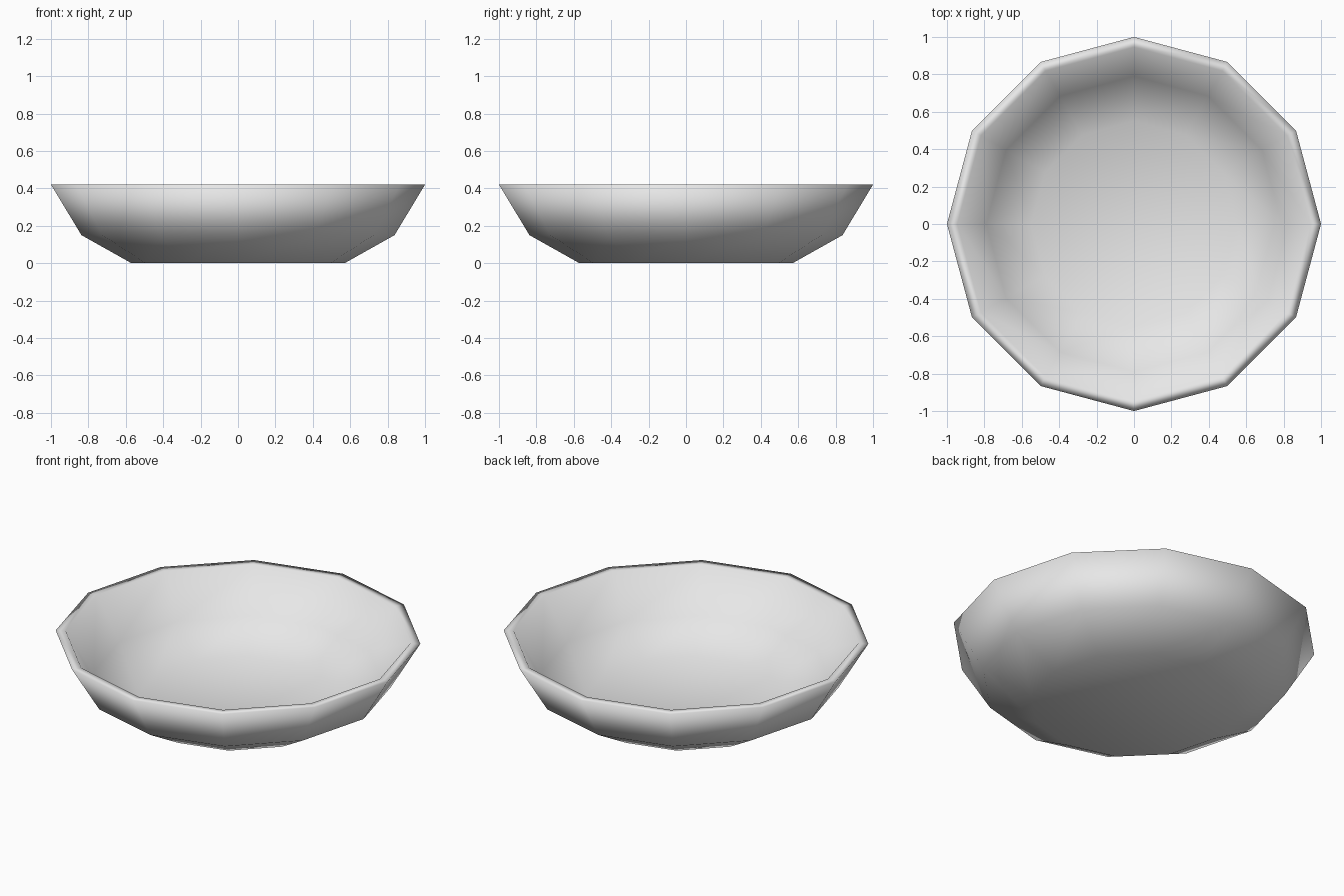
import bpy, bmesh
from math import cos, sin, pi

cube = bpy.data.objects.get("Cube")
if cube:
    bpy.data.objects.remove(cube)

SIDES = 12
# (radius, height) from the underside, over the rim, to the inner floor
PROFILE = [(0.57, 0), (0.837, 0.15), (1, 0.42),
           (0.945, 0.42), (0.79, 0.18), (0.55, 0.05)]

# Glazed grey material
grey = bpy.data.materials.new("light grey")
grey.use_nodes = True
colour = (0.8, 0.8, 0.8, 1)
grey.diffuse_color = colour
grey.node_tree.nodes["Principled BSDF"].inputs["Base Color"].default_value = colour

# Bowl: rings of vertices joined into walls, closed by two flat discs
bm = bmesh.new()
rings = [[bm.verts.new((r * cos(2 * pi * i / SIDES), r * sin(2 * pi * i / SIDES), z))
          for i in range(SIDES)] for r, z in PROFILE]
for low, high in zip(rings, rings[1:]):
    for i in range(SIDES):
        j = (i + 1) % SIDES
        bm.faces.new((low[i], low[j], high[j], high[i]))
bm.faces.new(rings[0][::-1])
bm.faces.new(rings[-1])
for face in bm.faces:
    face.smooth = True

mesh = bpy.data.meshes.new("bowl")
bm.to_mesh(mesh)
bm.free()
mesh.materials.append(grey)
bowl = bpy.data.objects.new("bowl", mesh)
bpy.context.collection.objects.link(bowl)
